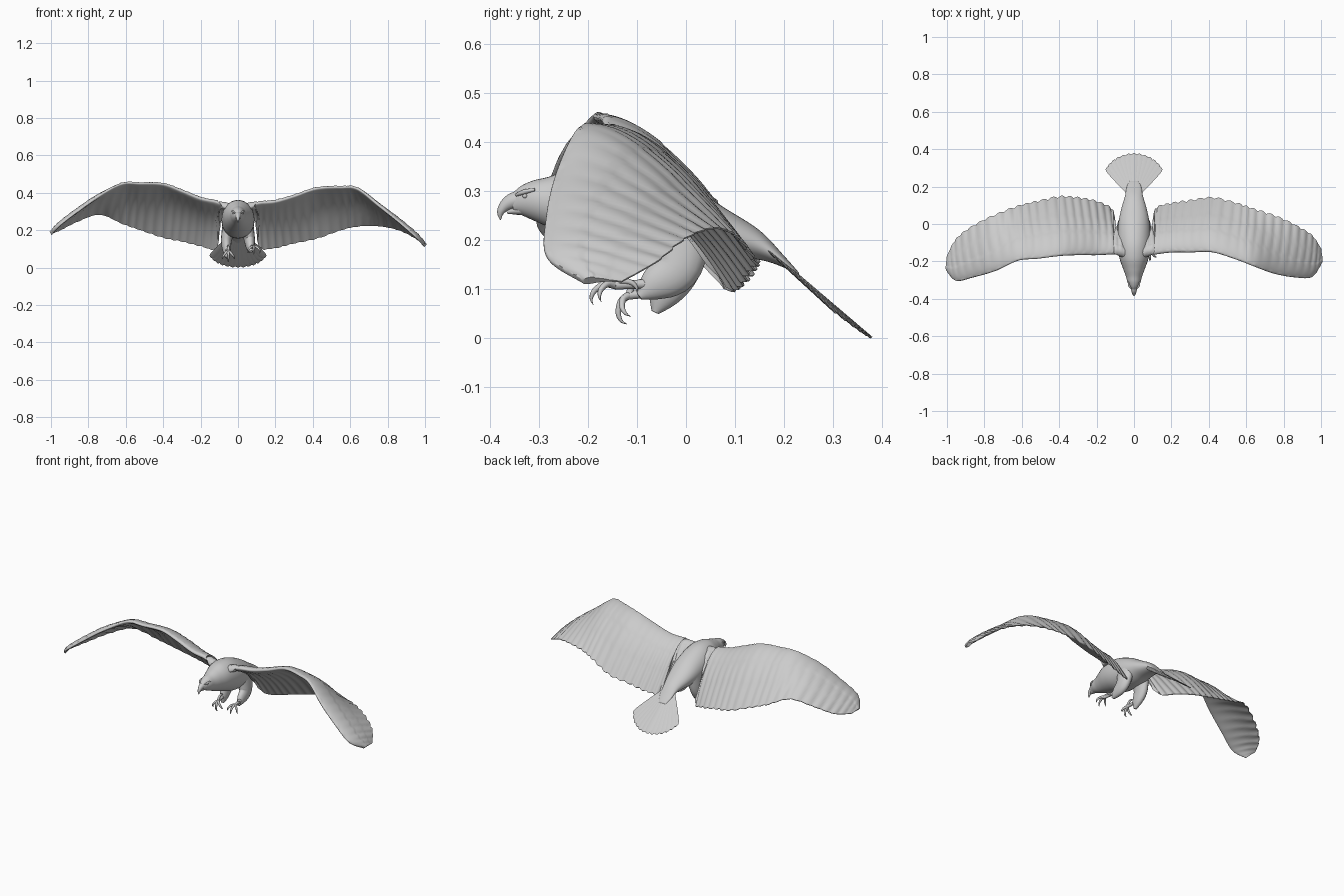
import bpy, bmesh, math
from mathutils import Vector, Matrix

if "Cube" in bpy.data.objects:
    bpy.data.objects.remove(bpy.data.objects["Cube"])

GREY = (0.6, 0.6, 0.6, 1.0)
grey = bpy.data.materials.new("plain grey")
grey.use_nodes = True
grey.diffuse_color = GREY
grey.node_tree.nodes["Principled BSDF"].inputs["Base Color"].default_value = GREY


def spline(rows, count):
    """Smooth curve through rows of numbers, sampled evenly by row."""
    rows = [Vector(r) for r in rows]
    last = len(rows) - 1
    result = []
    for k in range(count + 1):
        t = k / count * last
        i = min(int(t), last - 1)
        f = t - i
        p0, p1, p2, p3 = (rows[min(max(j, 0), last)] for j in range(i - 1, i + 3))
        m1, m2 = (p2 - p0) / 2, (p3 - p1) / 2
        result.append(p1 + m1 * f + (3 * (p2 - p1) - 2 * m1 - m2) * f ** 2
                      + (2 * (p1 - p2) + m1 + m2) * f ** 3)
    return result


def skin(name, rings):
    """Closed surface through equal rings of points."""
    bm = bmesh.new()
    loops = [[bm.verts.new(p) for p in ring] for ring in rings]
    n = len(loops[0])
    for a, b in zip(loops, loops[1:]):
        for i in range(n):
            j = (i + 1) % n
            bm.faces.new((a[i], a[j], b[j], b[i]))
    bm.faces.new(loops[0])
    bm.faces.new(loops[-1])
    bmesh.ops.recalc_face_normals(bm, faces=bm.faces)
    mesh = bpy.data.meshes.new(name)
    bm.to_mesh(mesh)
    bm.free()
    mesh.materials.append(grey)
    obj = bpy.data.objects.new(name, mesh)
    bpy.context.collection.objects.link(obj)
    bpy.ops.object.select_all(action='DESELECT')
    obj.select_set(True)
    bpy.context.view_layer.objects.active = obj
    bpy.ops.object.shade_smooth_by_angle(angle=math.radians(50))
    return obj


def sweep(name, rows, count=16, sides=12, upright=False):
    """Elliptical tube; each row is x, y, z, half width, half height."""
    pts = spline(rows, count)
    path = [Vector(p[:3]) for p in pts]
    whole = (path[-1] - path[0]).normalized()
    ref = Vector((0, 1, 0)) if abs(whole.x) > 0.8 else Vector((1, 0, 0))
    rings = []
    for k, p in enumerate(pts):
        t = (path[min(k + 1, count)] - path[max(k - 1, 0)]).normalized()
        if upright:
            t = Vector((0, 1, 0))
        side = (ref - t * ref.dot(t)).normalized()
        up = t.cross(side)
        w, h = max(p[3], 0.0006), max(p[4], 0.0006)
        angles = [math.tau * i / sides for i in range(sides)]
        rings.append([path[k] + side * w * math.cos(a) + up * h * math.sin(a)
                      for a in angles])
    return skin(name, rings)


# Body and head in one smooth form
sweep("body", [
    (0, -.352, .277, .014, .020), (0, -.335, .281, .024, .030),
    (0, -.31, .281, .035, .041), (0, -.28, .278, .043, .051),
    (0, -.24, .277, .058, .066), (0, -.18, .274, .078, .086),
    (0, -.10, .258, .088, .098), (0, 0, .236, .084, .080),
    (0, .08, .215, .068, .050), (0, .15, .190, .048, .030),
    (0, .20, .156, .038, .012), (0, .23, .130, .022, .004)],
    count=66, sides=32, upright=True)

# Hooked beak
sweep("upper_beak", [(0, -.33, .283, .021, .019), (0, -.352, .280, .016, .017),
                     (0, -.369, .270, .011, .012), (0, -.378, .256, .007, .007),
                     (0, -.378, .241, .001, .001)])
sweep("lower_beak", [(0, -.325, .262, .018, .012), (0, -.348, .260, .012, .008),
                     (0, -.365, .257, .003, .003)])

# Eyes under heavy brows
for side, label in ((1, "left"), (-1, "right")):
    sweep(label + "_brow", [(side * .015, -.346, .292, .003, .003),
                            (side * .025, -.331, .298, .006, .005),
                            (side * .031, -.308, .303, .003, .003)])
    bpy.ops.mesh.primitive_uv_sphere_add(segments=16, ring_count=10, radius=.005,
                                         location=(side * .025, -.328, .290))
    eye = bpy.context.object
    eye.name = label + "_eye"
    eye.data.materials.append(grey)
    bpy.ops.object.shade_smooth()


def wing(name, stations, side, span=150, chord_steps=30):
    """Cambered wing; stations hold x, then y and z of front and rear edges."""
    rows = spline(stations, span)
    lead = [Vector((r[0], r[1], r[2])) for r in rows]
    rear = [Vector((r[0], r[3], r[4])) for r in rows]
    rings = []
    for k in range(span + 1):
        s = k / span
        # rounded feather ends along the rear edge
        tip_fade = min(1, (1 - s) * 12)
        scallop = abs(math.sin(math.pi * 26 * s)) * .03 * tip_fade
        chord = (rear[k] - lead[k]) * (.98 + scallop)
        a, b = max(k - 1, 0), min(k + 1, span)
        along = (lead[b] + rear[b]) - (lead[a] + rear[a])
        normal = along.cross(chord).normalized()
        thick = .019 * (1 - .65 * s)
        upper, lower = [], []
        for i in range(chord_steps + 1):
            c = (i / chord_steps) ** 1.5
            half = thick * 4.2 * math.sqrt(c) * (1 - c) ** 3 + .0018
            bend = .36 * chord.length * c * (1 - c) * (1.3 - .6 * c) * (1 - .4 * s)
            # feather ridges fan outward, covert rows step down
            ridge = abs(math.sin(math.pi * 26 * (s + .05 * s * (1 - c))))
            ridge = (ridge - .5) * .005 * min(1, c * 2) * tip_fade
            row = .003 * ((c * 3.2 + .06 * math.sin(k * 1.1)) % 1) * (1 - c)
            p = lead[k] + chord * c
            upper.append(p + normal * (bend + half + ridge + row))
            lower.append(p + normal * (bend - half + ridge * .8))
        ring = upper[::-1] + lower
        rings.append([Vector((v.x * side, v.y, v.z)) for v in ring])
    return skin(name, rings)


wing("left_wing", [
    (.04, -.185, .32, -.04, .28), (.09, -.165, .34, -.03, .25),
    (.115, -.16, .35, .08, .11), (.20, -.15, .357, .11, .105),
    (.30, -.15, .385, .125, .13), (.42, -.15, .425, .14, .155),
    (.55, -.19, .432, .11, .20), (.64, -.225, .422, .08, .22),
    (.75, -.265, .335, .045, .222), (.86, -.285, .245, -.005, .20),
    (.95, -.283, .165, -.06, .155), (1.0, -.21, .115, -.13, .115)], 1)

wing("right_wing", [
    (.04, -.185, .32, -.04, .28), (.09, -.165, .34, -.03, .25),
    (.115, -.16, .355, .075, .105), (.20, -.165, .372, .12, .115),
    (.30, -.165, .412, .14, .14), (.40, -.17, .448, .145, .16),
    (.52, -.185, .452, .12, .20), (.62, -.195, .449, .095, .235),
    (.74, -.25, .385, .05, .283), (.86, -.285, .30, -.01, .245),
    (.95, -.303, .23, -.08, .20), (1.0, -.25, .18, -.17, .18)], -1)

# Fanned tail feathers, the outer ones layered beneath
root = Vector((0, .13, .213))
down = Vector((0, .25, -.213)).normalized()
above = Vector((0, .213, .25)).normalized()
COUNT = 13
for i in range(COUNT):
    f = 2 * i / (COUNT - 1) - 1
    angle = math.radians(31) * f
    length = .326 - .05 * f * f
    ray = down * math.cos(angle) + Vector((math.sin(angle), 0, 0))
    rows = []
    for r, w in ((0, .010), (.3, .013), (.6, .019), (.85, .022), (.96, .018), (1, .004)):
        p = root + ray * length * r - above * .009 * abs(f) * r
        rows.append((*p, w, .0022))
    sweep("tail_feather_%d" % (i + 1), rows, count=20, sides=8)


def leg(label, side, hem, foot, pitch):
    """Feathered thigh, bare shank and a clawed foot."""
    hem, foot = Vector(hem), Vector(foot)
    knee = Vector((side * .062, -.018, .145))
    sweep(label + "_thigh", [
        (side * .05, -.008, .22, .034, .060), (*knee, .029, .049),
        (*knee.lerp(hem, .6), .021, .034), (*hem, .008, .008)], sides=16)
    ankle = knee.lerp(hem, .55)
    sweep(label + "_shank", [(*ankle, .013, .013),
                             (*ankle.lerp(foot, .5), .009, .009),
                             (*foot, .009, .009)])
    tilt = Matrix.Rotation(math.radians(pitch), 3, 'X')
    for n, (turn, size) in enumerate(((-42, .9), (0, 1), (42, .9), (180, .8))):
        yaw = Matrix.Rotation(math.radians(turn), 3, 'Z')
        rows = []
        for d, z, r in ((0, 0, .008), (.018, .007, .007), (.036, .002, .006),
                        (.047, -.006, .005), (.053, -.018, .003), (.051, -.03, 0)):
            p = foot + tilt @ (yaw @ Vector((0, -d, z))) * size
            rows.append((*p, r, r))
        sweep("%s_toe_%d" % (label, n + 1), rows, sides=8)


leg("left", 1, (.07, -.095, .085), (.085, -.145, .108), 12)
leg("right", -1, (-.06, -.063, .053), (-.052, -.115, .088), 55)
